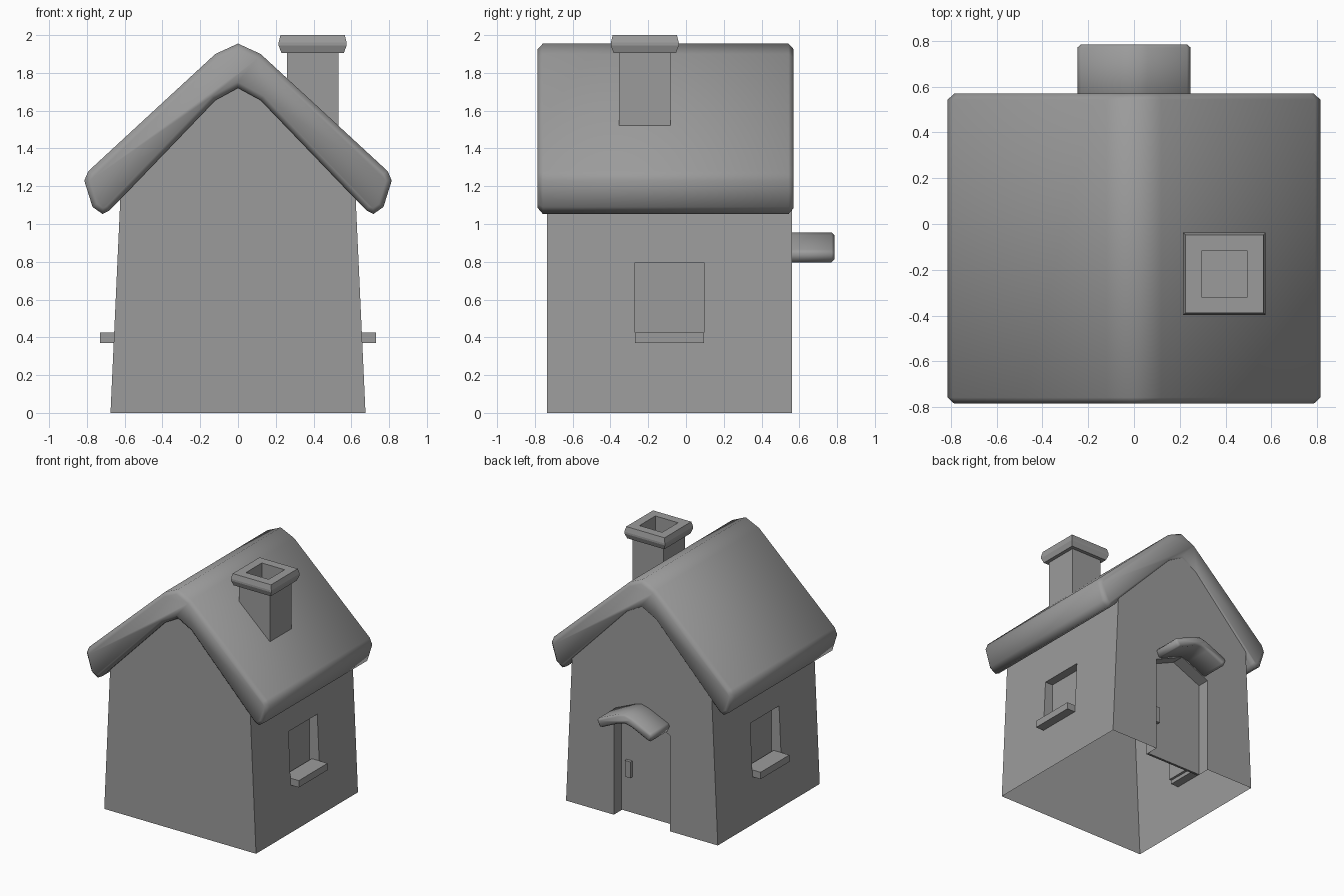
import bpy, bmesh, math

if "Cube" in bpy.data.objects:
    bpy.data.objects.remove(bpy.data.objects["Cube"])

grey = bpy.data.materials.new("dark_grey")
grey.diffuse_color = (0.33, 0.33, 0.33, 1)
grey.use_nodes = True
grey.node_tree.nodes["Principled BSDF"].inputs["Base Color"].default_value = grey.diffuse_color


def add_object(name, bm, smooth=False):
    bmesh.ops.recalc_face_normals(bm, faces=bm.faces)
    me = bpy.data.meshes.new(name)
    bm.to_mesh(me)
    bm.free()
    me.materials.append(grey)
    ob = bpy.data.objects.new(name, me)
    bpy.context.collection.objects.link(ob)
    if smooth:
        bpy.ops.object.select_all(action='DESELECT')
        ob.select_set(True)
        bpy.context.view_layer.objects.active = ob
        bpy.ops.object.shade_smooth_by_angle(angle=math.radians(80))
    return ob


def mirrored(half):
    """Complete an x-z outline from its right half, skipping points on the axis."""
    return half + [(-x, z) for x, z in reversed(half) if x > 0]


def prism(name, outline, y0, y1, rim=0.0):
    """Extrude an x-z outline along y, optionally rounding both end rims."""
    bm = bmesh.new()
    face = bm.faces.new([bm.verts.new((x, y0, z)) for x, z in outline])
    ret = bmesh.ops.extrude_face_region(bm, geom=[face], use_keep_orig=True)
    moved = [v for v in ret['geom'] if isinstance(v, bmesh.types.BMVert)]
    bmesh.ops.translate(bm, verts=moved, vec=(0, y1 - y0, 0))
    bmesh.ops.recalc_face_normals(bm, faces=bm.faces)
    if rim:
        edges = [e for e in bm.edges
                 if abs(e.verts[0].co.y - e.verts[1].co.y) < 1e-5]
        bmesh.ops.bevel(bm, geom=edges, offset=rim, segments=1, profile=0.5,
                        affect='EDGES', clamp_overlap=False)
    return add_object(name, bm, smooth=rim > 0)


def box(name, x0, x1, y0, y1, z0, z1):
    return prism(name, [(x0, z0), (x1, z0), (x1, z1), (x0, z1)], y0, y1)


# Walls, tapering towards the roof
walls = prism("walls", mirrored([(0.675, 0), (0.62, 1.2), (0.12, 1.69), (0, 1.75)]),
              -0.735, 0.56)

# Door and window recesses
cutters = [prism("door_cutter", mirrored([(0.25, -0.1), (0.25, 0.77), (0, 0.88)]), 0.45, 0.8)]
for side, s in (("left", -1), ("right", 1)):
    a, b = sorted((s * 0.57, s * 0.9))
    cutters.append(box("window_cutter_" + side, a, b, -0.27, 0.095, 0.40, 0.795))
for c in cutters:
    c.hide_render = True
    m = walls.modifiers.new("cut", 'BOOLEAN')
    m.operation = 'DIFFERENCE'
    m.solver = 'EXACT'
    m.object = c
bpy.context.view_layer.update()
cut_mesh = bpy.data.meshes.new_from_object(
    walls.evaluated_get(bpy.context.evaluated_depsgraph_get()))
walls.modifiers.clear()
walls.data = cut_mesh
for c in cutters:
    bpy.data.objects.remove(c)

# The house is open underneath
bm = bmesh.new()
bm.from_mesh(cut_mesh)
floor = [f for f in bm.faces if all(abs(v.co.z) < 1e-4 for v in f.verts)]
bmesh.ops.delete(bm, geom=floor, context='FACES')
bm.to_mesh(cut_mesh)
bm.free()

# Window sills
for side, s in (("left", -1), ("right", 1)):
    a, b = sorted((s * 0.59, s * 0.73))
    box("window_sill_" + side, a, b, -0.27, 0.095, 0.37, 0.425)

# Thick soft roof: outer slope, rounded eave, inner slope
outer = [(0, 1.955), (0.12, 1.90), (0.792, 1.28), (0.814, 1.23), (0.77, 1.09), (0.717, 1.053)]
inner = [(0.68, 1.072), (0.12, 1.655), (0, 1.72)]
prism("roof", outer + inner + [(-x, z) for x, z in reversed(outer + inner) if x > 0],
      -0.785, 0.57, rim=0.027)

# Small hood over the door
hood = [(0, 0.955), (0.06, 0.94), (0.232, 0.865), (0.247, 0.845), (0.225, 0.797),
        (0.20, 0.80), (0.06, 0.865), (0, 0.88)]
prism("door_hood", hood + [(-x, z) for x, z in reversed(hood) if x > 0],
      0.53, 0.785, rim=0.014)

# Door and handle
prism("door", mirrored([(0.25, 0.003), (0.25, 0.77), (0, 0.88)]), 0.44, 0.46)
box("door_handle", 0.155, 0.205, 0.455, 0.485, 0.29, 0.42)

# Chimney: stacked squares with a flared cap and a sunken flue
bm = bmesh.new()
cx, cy = 0.395, -0.218
rings = []
for h, z in [(0.1365, 1.5), (0.1365, 1.905), (0.165, 1.905), (0.18, 1.945), (0.18, 1.96),
             (0.17, 2.0), (0.101, 2.0), (0.101, 1.85)]:
    rings.append([bm.verts.new((cx + sx * h, cy + sy * h, z))
                  for sx, sy in ((-1, -1), (1, -1), (1, 1), (-1, 1))])
for v in rings[0]:  # foot follows the roof slope
    v.co.z = 1.58 - 0.9 * (v.co.x - cx)
for r0, r1 in zip(rings, rings[1:]):
    for i in range(4):
        j = (i + 1) % 4
        bm.faces.new((r0[i], r0[j], r1[j], r1[i]))
bm.faces.new(rings[0])
bm.faces.new(rings[-1])
add_object("chimney", bm)
